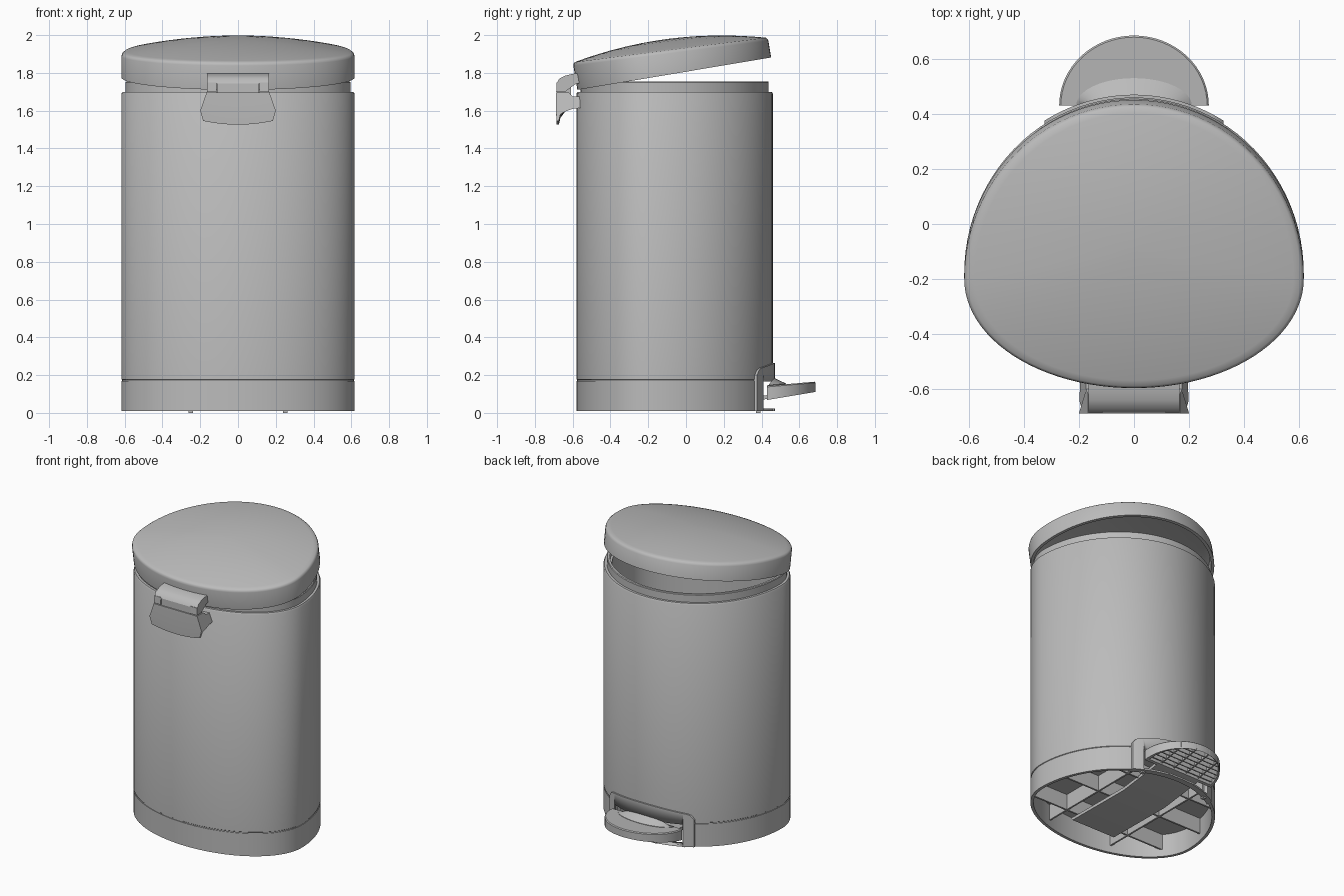
import bpy, bmesh, math
from mathutils import Matrix, Vector

cube = bpy.data.objects.get("Cube")
if cube:
    bpy.data.objects.remove(cube)

grey = bpy.data.materials.new("plain grey")
grey.use_nodes = True
tone = (0.5, 0.5, 0.5, 1)
grey.diffuse_color = tone
grey.node_tree.nodes["Principled BSDF"].inputs["Base Color"].default_value = tone

SEG = 96
MID_Y, HALF_W, BACK, FRONT = -0.18, 0.617, 0.64, 0.40


def finish(name, bm, angle=35):
    bmesh.ops.recalc_face_normals(bm, faces=bm.faces)
    mesh = bpy.data.meshes.new(name)
    bm.to_mesh(mesh)
    bm.free()
    ob = bpy.data.objects.new(name, mesh)
    bpy.context.collection.objects.link(ob)
    mesh.materials.append(grey)
    bpy.ops.object.select_all(action='DESELECT')
    ob.select_set(True)
    bpy.context.view_layer.objects.active = ob
    bpy.ops.object.shade_smooth_by_angle(angle=math.radians(angle))
    return ob


def outline(off=0.0):
    """Rounded plan made of two half ellipses, grown by off."""
    pts = []
    for i in range(SEG):
        t = 2 * math.pi * i / SEG
        depth = (BACK if math.sin(t) > 0 else FRONT) + off
        pts.append(((HALF_W + off) * math.cos(t), MID_Y + depth * math.sin(t)))
    return pts


def back_y(x, off=0.0):
    return MID_Y + (BACK + off) * math.sqrt(1 - (x / (HALF_W + off)) ** 2)


def loft(rings, closed=False, cap_start=False, cap_end=False):
    bm = bmesh.new()
    loops = [[bm.verts.new(p) for p in r] for r in rings]
    pairs = list(zip(loops, loops[1:]))
    if closed:
        pairs.append((loops[-1], loops[0]))
    for a, b in pairs:
        n = len(a)
        for i in range(n):
            j = (i + 1) % n
            bm.faces.new((a[i], a[j], b[j], b[i]))
    if cap_start:
        bm.faces.new(loops[0])
    if cap_end:
        bm.faces.new(loops[-1])
    return bm


def plan_rings(profile):
    return [[(x, y, z) for x, y in outline(off)] for off, z in profile]


def box(name, lo, hi):
    bm = bmesh.new()
    size = [b - a for a, b in zip(lo, hi)]
    centre = [(a + b) / 2 for a, b in zip(lo, hi)]
    bmesh.ops.create_cube(bm, size=1, matrix=Matrix.Translation(centre) @ Matrix.Diagonal((*size, 1)))
    return finish(name, bm)


def side_profile(name, pts, x0, x1, flare=lambda z: 1):
    """Side-on (y, z) profile swept across x, with a width that varies with height."""
    rings = [[(x * flare(z), y, z) for y, z in pts] for x in (x0, x1)]
    return finish(name, loft(rings, cap_start=True, cap_end=True))


def cut(target, cutter):
    cutter.hide_render = True
    mod = target.modifiers.new("opening", 'BOOLEAN')
    mod.object, mod.operation, mod.solver = cutter, 'DIFFERENCE', 'EXACT'
    bpy.context.view_layer.objects.active = target
    bpy.ops.object.modifier_apply(modifier=mod.name)


# Bin body with stepped rim and hollow inside
body = [(-0.004, 0.168), (-0.004, 0.175), (0, 0.178), (0, 1.69), (-0.006, 1.7), (-0.022, 1.7),
        (-0.022, 1.75), (-0.026, 1.755), (-0.04, 1.755), (-0.04, 1.7), (-0.055, 1.7), (-0.07, 0.2)]
finish("bin_body", loft(plan_rings(body), cap_start=True, cap_end=True))

# Base skirt and pedal surround, both opened for the pedal
skirt = finish("base_skirt", loft(plan_rings([(0, 0.01), (0, 0.168), (-0.02, 0.168), (-0.02, 0.01)]), closed=True))

rings = []
for i in range(33):
    x = -0.325 + 0.65 * i / 32
    edge = max(0, (abs(x) - 0.275) / 0.05)
    top = 0.225 + 0.04 * math.cos(x * 4.4) - 0.03 * (1 - math.sqrt(max(0, 1 - edge ** 2)))
    inner, outer = back_y(x, -0.03), back_y(x, 0.01)
    rings.append([(x, inner, 0.01), (x, outer, 0.01), (x, outer, top), (x, inner, top)])
surround = finish("pedal_surround", loft(rings, cap_start=True, cap_end=True))

opening = box("opening_cutter", (-0.262, 0.3, 0.022), (0.262, 0.6, 0.165))
cut(skirt, opening)
cut(surround, opening)
bpy.data.objects.remove(opening)

# Ribs, feet and pedal lever beneath the base
for y in (-0.36, -0.05, 0.24):
    w = HALF_W * math.sqrt(1 - ((y - MID_Y) / (BACK if y > MID_Y else FRONT)) ** 2) - 0.015
    box("base_cross_rib", (-w, y - 0.006, 0.06), (w, y + 0.006, 0.17))
for s in (-1, 1):
    x = 0.25 * s
    box("base_long_rib", (x - 0.006, -0.53, 0.06), (x + 0.006, 0.38, 0.17))
    box("base_foot", (x - 0.012, 0.37, 0), (x + 0.012, 0.395, 0.022))
box("surround_sill", (-0.1, 0.43, 0.01), (0.1, 0.468, 0.022))
side_profile("pedal_lever", [(-0.42, 0.06), (-0.4, 0.035), (0.1, 0.03), (0.44, 0.075),
                             (0.44, 0.095), (0.1, 0.052), (-0.4, 0.055)], -0.17, 0.17)


# Pedal: hollow half-oval tray, ribbed below
def low(y):
    return 0.065 + (y - 0.41) * 0.167


def high(y):
    return 0.145 + (y - 0.45) * 0.087


def half_oval(a, b, y0, zf, n=32):
    pts = [(a * math.cos(math.pi * i / n), y0 + b * math.sin(math.pi * i / n)) for i in range(n + 1)]
    return [(x, y, zf(y)) for x, y in pts]


finish("pedal", loft([
    half_oval(0.25, 0.235, 0.45, lambda y: high(y) - 0.015),
    half_oval(0.25, 0.235, 0.45, low),
    half_oval(0.272, 0.255, 0.43, low),
    half_oval(0.272, 0.255, 0.43, lambda y: high(y) - 0.006),
    half_oval(0.266, 0.249, 0.43, high)], cap_start=True, cap_end=True))

for i in range(6):
    y = 0.465 + 0.035 * i
    w = 0.255 * math.sqrt(1 - ((y - 0.45) / 0.235) ** 2)
    box("pedal_cross_rib", (-w, y - 0.004, low(y) + 0.01), (w, y + 0.004, high(y) - 0.01))
for x in (-0.15, -0.05, 0.05, 0.15):
    y1 = 0.45 + 0.235 * math.sqrt(1 - (x / 0.25) ** 2)
    side_profile("pedal_long_rib", [(0.44, low(0.44) + 0.01), (y1, low(y1) + 0.01),
                                    (y1, high(y1) - 0.01), (0.44, high(0.44) - 0.01)], x - 0.004, x + 0.004)

# Raised crescent where the pedal meets the base
finish("pedal_crescent", loft([
    half_oval(0.21, 0.1, 0.43, lambda y: high(y) - 0.01),
    half_oval(0.21, 0.1, 0.43, lambda y: high(y) + 0.003),
    half_oval(0.17, 0.03, 0.435, lambda y: high(y) + 0.04 * (y - 0.435) / 0.03)],
    cap_start=True, cap_end=True))


# Tilted lid: straight wall, soft shoulder, shallow dome, hollow below
def wall(y):
    return 0.145 - 0.04 * (y + 0.58) / 1.04


CENTRE_Y = -0.06


def dome_ring(s):
    return [(x * s, CENTRE_Y + (y - CENTRE_Y) * s,
             wall(CENTRE_Y + (y - CENTRE_Y) * s) + 0.062 * (1 - s * s)) for x, y in outline()]


lid_rings = plan_rings([(-0.05, 0.095), (-0.02, 0.08), (-0.02, 0), (0, 0)])
lid_rings.append([(x, y, wall(y) - 0.015) for x, y in outline()])
lid_rings.append([(x, y, wall(y) - 0.004) for x, y in outline(-0.004)])
lid_rings += [dome_ring(s) for s in (0.98, 0.94, 0.86, 0.74, 0.6, 0.44, 0.28, 0.12, 0.02)]
bm = loft(lid_rings, cap_start=True, cap_end=True)
hinge = Vector((0, -0.575, 1.71))
bmesh.ops.transform(bm, verts=bm.verts, matrix=Matrix.Translation(hinge)
                    @ Matrix.Rotation(math.radians(9.5), 4, 'X') @ Matrix.Translation((0, 0.58, 0)))
finish("lid", bm)

# Hinge: cap on the lid, knuckle, and flared bracket on the body
cap = [(-0.55, 1.8), (-0.6, 1.795), (-0.64, 1.785), (-0.67, 1.77), (-0.685, 1.745)]
side_profile("hinge_cap", cap + [(-0.55, 1.745)], -0.165, 0.165)
for s in (-1, 1):
    side_profile("hinge_cap_leg", [(-0.57, 1.75), (-0.685, 1.75), (-0.687, 1.7), (-0.64, 1.7), (-0.6, 1.73)],
                 0.115 * s, 0.165 * s)
box("hinge_knuckle", (-0.112, -0.68, 1.68), (0.112, -0.61, 1.744))


def flare(z):
    return 0.165 + 0.035 * (1.7 - z) / 0.1 if z > 1.6 else 0.2 - 0.012 * (1.6 - z) / 0.055


bracket = [(-0.55, 1.615), (-0.6, 1.61), (-0.64, 1.595), (-0.665, 1.565), (-0.673, 1.53), (-0.685, 1.53),
           (-0.688, 1.6), (-0.688, 1.695), (-0.62, 1.695), (-0.6, 1.675), (-0.55, 1.675)]
rings = []
for i in range(13):
    u = -1 + i / 6
    rings.append([(u * flare(z), y, z + (0.02 * u * u - 0.004 if z < 1.57 else 0)) for y, z in bracket])
finish("hinge_bracket", loft(rings, cap_start=True, cap_end=True))
